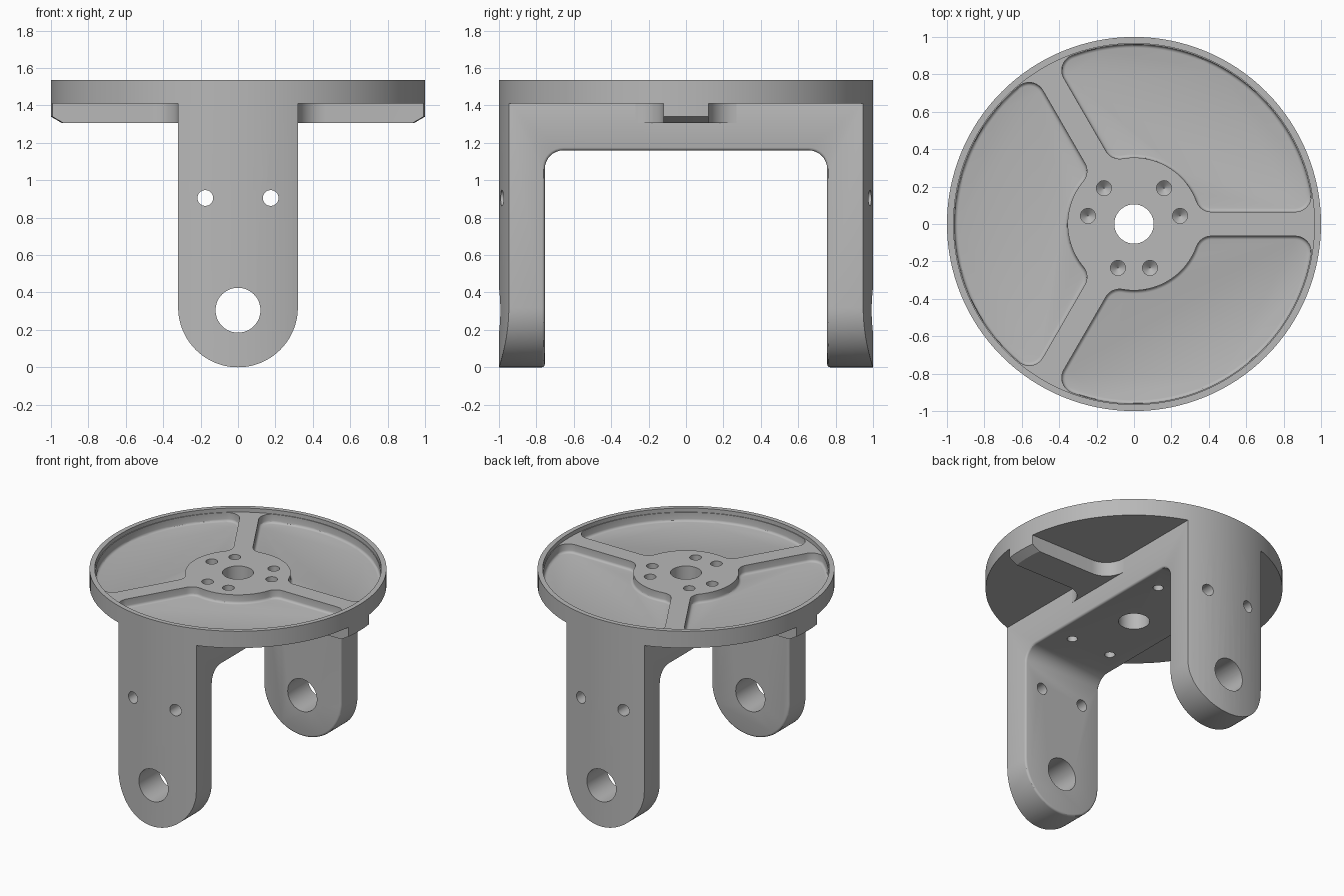
import bpy, bmesh
from math import radians, degrees, sin, cos, atan2, sqrt
from mathutils import Matrix

scene = bpy.context.scene
if "Cube" in bpy.data.objects:
    bpy.data.objects.remove(bpy.data.objects["Cube"], do_unlink=True)

metal = bpy.data.materials.new("grey metal")
metal.use_nodes = True
metal.diffuse_color = (0.48, 0.48, 0.48, 1)
metal.node_tree.nodes["Principled BSDF"].inputs["Base Color"].default_value = (0.48, 0.48, 0.48, 1)

TOP, HUB_TOP, FLOOR, UNDER = 1.535, 1.505, 1.44, 1.41   # levels of the plate
HALF = 0.32                                             # half width of the yoke


def arc(cx, cy, r, a0, a1, n=10):
    angles = [radians(a0 + (a1 - a0) * i / n) for i in range(n + 1)]
    return [(cx + r * cos(a), cy + r * sin(a)) for a in angles]


def finish(name, bm):
    bmesh.ops.recalc_face_normals(bm, faces=bm.faces)
    mesh = bpy.data.meshes.new(name)
    bm.to_mesh(mesh)
    bm.free()
    ob = bpy.data.objects.new(name, mesh)
    scene.collection.objects.link(ob)
    return ob


def prism(name, pts, lo, hi, axis="z"):
    """Extrude a closed outline along an axis."""
    place = {"x": lambda a, b, t: (t, a, b),
             "y": lambda a, b, t: (a, t, b),
             "z": lambda a, b, t: (a, b, t)}[axis]
    clean = [p for i, p in enumerate(pts)
             if abs(p[0] - pts[i - 1][0]) + abs(p[1] - pts[i - 1][1]) > 1e-5]
    bm = bmesh.new()
    ends = [[bm.verts.new(place(a, b, t)) for a, b in clean] for t in (lo, hi)]
    for ring in ends:
        bm.faces.new(ring)
    for i in range(len(clean)):
        bm.faces.new((ends[0][i - 1], ends[0][i], ends[1][i], ends[1][i - 1]))
    return finish(name, bm)


def lathe(name, profile, n=128, x=0, y=0, matrix=None):
    """Spin a radius/height profile about z and cap both ends."""
    bm = bmesh.new()
    rings = []
    for r, z in profile:
        rings.append([bm.verts.new((x + px, y + py, z)) for px, py in arc(0, 0, r, 0, 360, n)[:-1]])
    for a, b in zip(rings, rings[1:]):
        for i in range(n):
            bm.faces.new((a[i - 1], a[i], b[i], b[i - 1]))
    bm.faces.new(rings[0])
    bm.faces.new(rings[-1])
    if matrix:
        bm.transform(matrix)
    return finish(name, bm)


def bake(ob):
    """Turn the modifier result into plain mesh."""
    graph = bpy.context.evaluated_depsgraph_get()
    mesh = bpy.data.meshes.new_from_object(ob.evaluated_get(graph))
    ob.modifiers.clear()
    ob.data = mesh


def combine(ob, cutters, operation="DIFFERENCE"):
    for cutter in cutters:
        mod = ob.modifiers.new("cut", "BOOLEAN")
        mod.operation, mod.solver, mod.object = operation, "EXACT", cutter
    bake(ob)


def round_edges(ob, width):
    mod = ob.modifiers.new("round", "BEVEL")
    mod.width, mod.segments = width, 3
    mod.limit_method, mod.angle_limit = "ANGLE", radians(50)
    bake(ob)


# Outline of one pocket, between two spokes
def pocket_outline(h=0.065, hub=0.355, rim=0.96, f=0.085):
    y = h + f
    x1, x2 = sqrt((hub + f) ** 2 - y * y), sqrt((rim - f) ** 2 - y * y)
    a1, a2 = degrees(atan2(y, x1)), degrees(atan2(y, x2))
    half = (arc(0, 0, hub, 60, a1, 12) + arc(x1, y, f, a1 + 180, 270)
            + arc(x2, y, f, 270, a2 + 360, 12) + arc(0, 0, rim, a2, 60, 20))
    c, s = cos(radians(120)), sin(radians(120))
    mirrored = [(c * px + s * py, s * px - c * py) for px, py in half]
    return half + mirrored[::-1]


# Cutters
pockets = []
for k in range(3):
    a = radians(120 * k)
    pts = [(px * cos(a) - py * sin(a), px * sin(a) + py * cos(a)) for px, py in pocket_outline()]
    pocket = prism("pocket_cutter", pts, FLOOR, TOP + 0.1)
    round_edges(pocket, 0.018)
    pockets.append(pocket)

bore = lathe("bore_cutter", [(0.105, 1), (0.105, 1.7)], 64)
hub_drills = []
for k in range(3):
    for side in (-20, 20):
        a = radians(30 + 120 * k + side)
        hub_drills.append(lathe("hub_drill", [(0.002, 1.35), (0.04, 1.385), (0.04, 1.6)], 32,
                                0.25 * cos(a), 0.25 * sin(a)))
under_drills = [lathe("under_drill", [(0.035, 1.1), (0.035, 1.24), (0.002, 1.26)], 32, x, y)
                for x in (-0.165, 0.165) for y in (-0.45, 0.45)]


def cross_drill(x, z, r):
    turn = Matrix.Translation((x, 0, z)) @ Matrix.Rotation(radians(90), 4, "X")
    return lathe("cross_drill", [(r, -1.2), (r, 1.2)], 48, matrix=turn)


leg_drills = [cross_drill(0, 0.305, 0.12), cross_drill(-0.175, 0.905, 0.042),
              cross_drill(0.175, 0.905, 0.042)]
envelope = lathe("envelope", [(1, -0.1), (1, 1.6)])
gap = prism("leg_gap", [(-0.755, -0.1), (0.755, -0.1)] + arc(0.655, 1.06, 0.1, 0, 90, 8)
            + arc(-0.655, 1.06, 0.1, 90, 180, 8), -1, 1, "x")
rib_envelope = lathe("rib_envelope", [(0.94, 1.305), (1, 1.34), (1, 1.5)])

# Round plate with raised rim, hub and three spokes
plate = lathe("round_plate", [(1, UNDER), (1, TOP), (0.965, TOP), (0.965, HUB_TOP)])
combine(plate, pockets + [bore] + hub_drills)

# Yoke: cross bar and two round-ended legs
yoke = prism("yoke", arc(0, HALF, HALF, 180, 360, 48) + [(HALF, 1.43), (-HALF, 1.43)],
             -1.1, 1.1, "y")
combine(yoke, [gap])
round_edges(yoke, 0.015)
combine(yoke, [envelope], "INTERSECT")
combine(yoke, [bore] + hub_drills + under_drills + leg_drills)

# Side ribs under the plate, flaring into the cross bar
right = (arc(0.47, -0.27, 0.15, 180, 90) + [(1.1, -0.12), (1.1, 0.12)]
         + arc(0.47, 0.27, 0.15, 270, 180))
ribs = prism("side_ribs", right + [(-x, -y) for x, y in right], 1.305, 1.42)
combine(ribs, [rib_envelope], "INTERSECT")
combine(ribs, [bore] + hub_drills)

# Remove the cutters, then colour and shade the parts
for ob in pockets + hub_drills + under_drills + leg_drills + [bore, envelope, gap, rib_envelope]:
    bpy.data.objects.remove(ob, do_unlink=True)
bpy.context.view_layer.update()
for ob in scene.objects:
    ob.select_set(False)
for ob in (plate, yoke, ribs):
    ob.data.materials.clear()
    ob.data.materials.append(metal)
    ob.select_set(True)
bpy.context.view_layer.objects.active = plate
bpy.ops.object.shade_smooth_by_angle(angle=radians(30))
